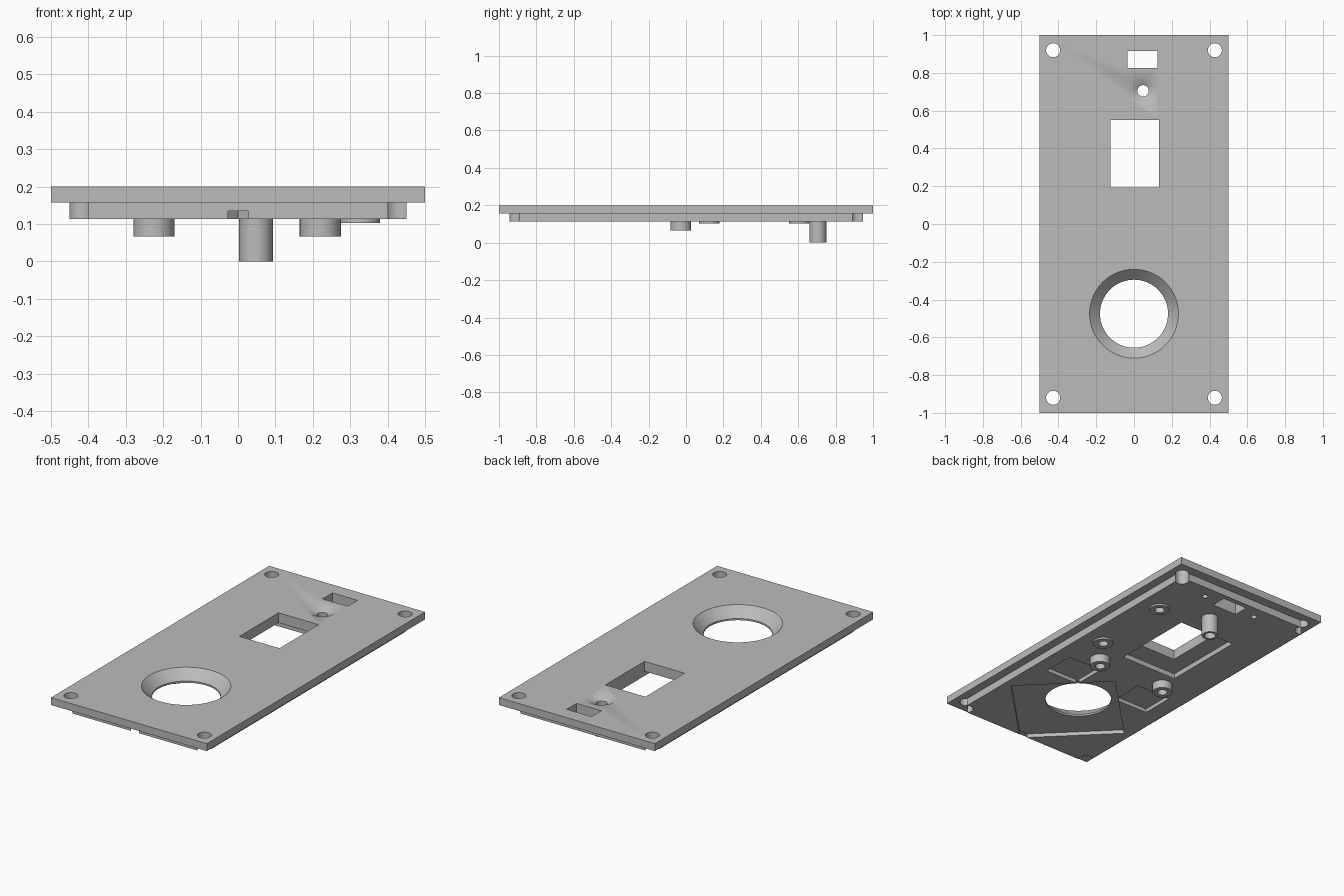
import bpy, bmesh
from math import radians
from mathutils import Matrix

cube = bpy.data.objects.get("Cube")
if cube:
    bpy.data.objects.remove(cube)

grey = bpy.data.materials.new("plain grey")
grey.use_nodes = True
COLOUR = (0.5, 0.5, 0.5, 1)
grey.diffuse_color = COLOUR
grey.node_tree.nodes["Principled BSDF"].inputs["Base Color"].default_value = COLOUR

TOP, LIP, UNDER = 0.2, 0.157, 0.113   # plate top, plate bottom, inner slab bottom
POCKET = 0.135                        # ceiling of the shallow pockets


def add(name, bm):
    mesh = bpy.data.meshes.new(name)
    bm.to_mesh(mesh)
    bm.free()
    ob = bpy.data.objects.new(name, mesh)
    mesh.materials.append(grey)
    bpy.context.collection.objects.link(ob)
    return ob


def box(name, x0, x1, y0, y1, z0, z1, turn=0):
    bm = bmesh.new()
    place = (Matrix.Translation(((x0 + x1) / 2, (y0 + y1) / 2, (z0 + z1) / 2))
             @ Matrix.Rotation(radians(turn), 4, 'Z')
             @ Matrix.Diagonal((x1 - x0, y1 - y0, z1 - z0, 1)))
    bmesh.ops.create_cube(bm, size=1, matrix=place)
    return add(name, bm)


def rod(name, x, y, z0, z1, r0, r1=None, sides=48):
    bm = bmesh.new()
    bmesh.ops.create_cone(bm, cap_ends=True, segments=sides, radius1=r0,
                          radius2=r0 if r1 is None else r1, depth=z1 - z0,
                          matrix=Matrix.Translation((x, y, (z0 + z1) / 2)))
    return add(name, bm)


def combine(target, other, operation):
    mod = target.modifiers.new(other.name, 'BOOLEAN')
    mod.object, mod.operation, mod.solver = other, operation, 'EXACT'
    other.hide_render = True
    bpy.context.view_layer.objects.active = target
    bpy.ops.object.modifier_apply(modifier=mod.name)
    bpy.data.objects.remove(other)


# Stepped panel
panel = box("faceplate", -0.5, 0.5, -1, 1, LIP, TOP)
combine(panel, box("inner_slab", -0.45, 0.45, -0.945, 0.945, UNDER, LIP + 0.01), 'UNION')

# Pockets in the underside
pockets = [
    box("speaker_pocket", -0.286, 0.286, -0.853, -0.281, 0, POCKET, turn=45),
    box("left_pocket", 0.14, 0.36, -0.315, -0.12, 0, POCKET),
    box("right_pocket", -0.35, -0.13, -0.315, -0.12, 0, POCKET),
    box("window_pocket", -0.23, 0.135, 0.07, 0.565, 0, 0.142),
]
for p in pockets:
    combine(panel, p, 'DIFFERENCE')

# Mounting bosses: x, y, bottom, radius
bosses = [(-0.225, -0.027, 0.066, 0.055), (0.22, -0.027, 0.066, 0.055),
          (0.325, 0.125, 0.103, 0.055), (0.325, 0.605, 0.103, 0.055),
          (0.048, 0.705, 0, 0.045)]
for x, y, z, r in bosses:
    combine(panel, rod("boss", x, y, z, UNDER + 0.01, r), 'UNION')
for x, y, z, r in bosses[:-1]:
    combine(panel, rod("boss_hole", x, y, z - 0.02, 0.15, 0.027, sides=32), 'DIFFERENCE')

# Openings through the panel
cuts = [
    box("window", -0.125, 0.132, 0.192, 0.55, -0.1, 0.3),
    box("slot", -0.035, 0.125, 0.825, 0.915, -0.1, 0.3),
    rod("large_hole", 0, -0.475, -0.1, 0.3, 0.18, sides=96),
    rod("large_bevel", 0, -0.475, 0.145, 0.211, 0.18, 0.246, sides=96),
    rod("button_hole", 0.048, 0.705, -0.1, 0.3, 0.03),
    rod("button_dish", 0.048, 0.705, 0.175, 0.21, 0.03, 0.093),
]
cuts += [rod("corner_hole", sx * 0.428, sy * 0.92, -0.1, 0.3, 0.037)
         for sx in (-1, 1) for sy in (-1, 1)]
cuts += [rod("pilot_hole", x, 0.868, 0, 0.15, 0.016, sides=24) for x in (-0.13, 0.22)]
for c in cuts:
    combine(panel, c, 'DIFFERENCE')

# Smooth the round walls, keep the edges crisp
bpy.ops.object.select_all(action='DESELECT')
panel.select_set(True)
bpy.context.view_layer.objects.active = panel
bpy.ops.object.shade_smooth_by_angle(angle=radians(30))
